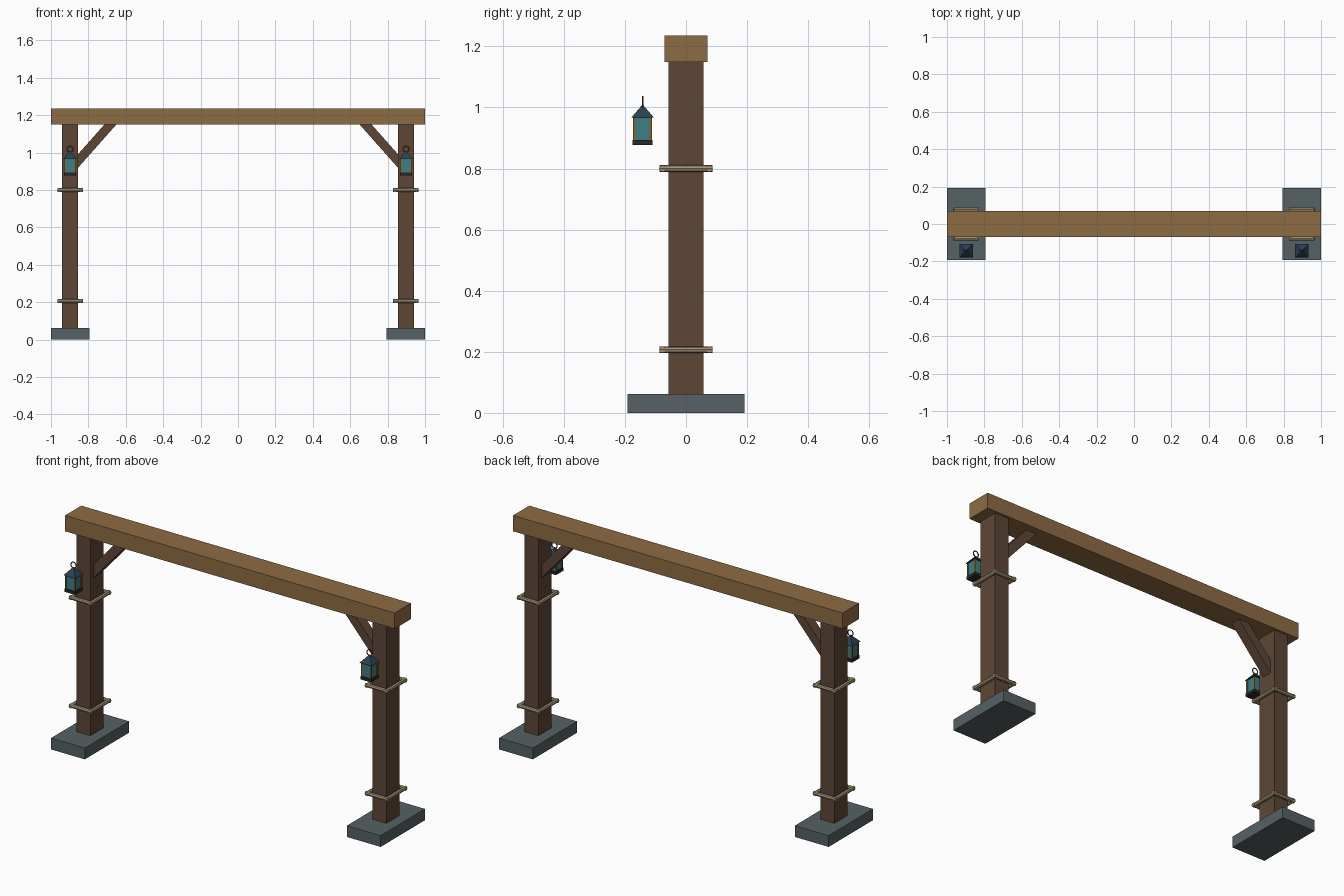
import bpy
from math import atan2, hypot, pi
from mathutils import Matrix, Vector

cube = bpy.data.objects.get("Cube")
if cube:
    bpy.data.objects.remove(cube, do_unlink=True)


def material(name, rgb):
    m = bpy.data.materials.new(name)
    m.use_nodes = True
    m.diffuse_color = (*rgb, 1)
    m.node_tree.nodes["Principled BSDF"].inputs["Base Color"].default_value = (*rgb, 1)
    return m


BEAM = material("light oak", (0.27, 0.15, 0.056))
POST = material("dark timber", (0.11, 0.062, 0.037))
STONE = material("grey stone", (0.093, 0.12, 0.125))
ROPE = material("rope", (0.39, 0.30, 0.18))
GLASS = material("teal glass", (0.05, 0.21, 0.23))
ROOF = material("blue slate", (0.025, 0.05, 0.085))
IRON = material("dark iron", (0.022, 0.021, 0.022))
BRASS = material("brass", (0.23, 0.125, 0.03))
HOOP = material("bronze", (0.12, 0.068, 0.03))


def finish(name, mat):
    ob = bpy.context.object
    ob.name = ob.data.name = name
    ob.data.materials.append(mat)
    return ob


def box(name, mat, centre, size):
    bpy.ops.mesh.primitive_cube_add(size=1, location=centre)
    ob = finish(name, mat)
    ob.data.transform(Matrix.Diagonal((*size, 1)))
    return ob


def rod(name, mat, a, b, radius):
    a, b = Vector(a), Vector(b)
    bpy.ops.mesh.primitive_cylinder_add(vertices=8, radius=radius, depth=(b - a).length,
                                        location=(a + b) / 2)
    ob = finish(name, mat)
    ob.rotation_euler = (b - a).to_track_quat("Z", "Y").to_euler()
    return ob


def lantern(side, x, y):
    box(side + "_lantern_base", IRON, (x, y, 0.885), (0.066, 0.066, 0.017))
    box(side + "_lantern_glass", GLASS, (x, y, 0.931), (0.054, 0.054, 0.078))
    for i, (sx, sy) in enumerate(((-1, -1), (1, -1), (1, 1), (-1, 1))):
        box(f"{side}_lantern_bar_{i + 1}", BRASS,
            (x + sx * 0.027, y + sy * 0.027, 0.931), (0.008, 0.008, 0.078))
    # Four-sided roof, turned so its eaves follow the body
    bpy.ops.mesh.primitive_cone_add(vertices=4, radius1=0.051, radius2=0, depth=0.042,
                                    location=(x, y, 0.989), rotation=(0, 0, pi / 4))
    finish(side + "_lantern_roof", ROOF)
    bpy.ops.mesh.primitive_torus_add(major_radius=0.016, minor_radius=0.003,
                                     major_segments=16, minor_segments=6,
                                     location=(x, y, 1.019), rotation=(pi / 2, 0, 0))
    finish(side + "_lantern_ring", HOOP)


box("top_beam", BEAM, (0, 0, 1.193), (2, 0.14, 0.087))

for side, s in (("left", 1), ("right", -1)):
    px = s * 0.898
    box(side + "_footing", STONE, (s * 0.8975, 0, 0.031), (0.205, 0.384, 0.062))
    box(side + "_post", POST, (px, 0, 0.606), (0.085, 0.114, 1.09))

    # Diagonal brace, its ends buried in the post and beam
    low, high = Vector((s * 0.875, 0, 0.933)), Vector((s * 0.665, 0, 1.17))
    d = high - low
    brace = box(side + "_brace", POST, (low + high) / 2, (d.length, 0.056, 0.048))
    brace.rotation_euler = (0, -atan2(d.z, d.x), 0)

    # Rope bindings: four rods round the post at two heights
    for level, z in (("lower", 0.207), ("upper", 0.8)):
        for t in (-1, 1):
            face = "front" if t < 0 else "back"
            rod(f"{side}_{level}_rope_{face}", ROPE,
                (px - 0.068, t * 0.077, z), (px + 0.068, t * 0.077, z), 0.011)
            end = "outer" if t == s else "inner"
            rod(f"{side}_{level}_rope_{end}", ROPE,
                (px + t * 0.058, -0.086, z), (px + t * 0.058, 0.086, z), 0.011)

    lantern(side, s * 0.898, -0.142)
